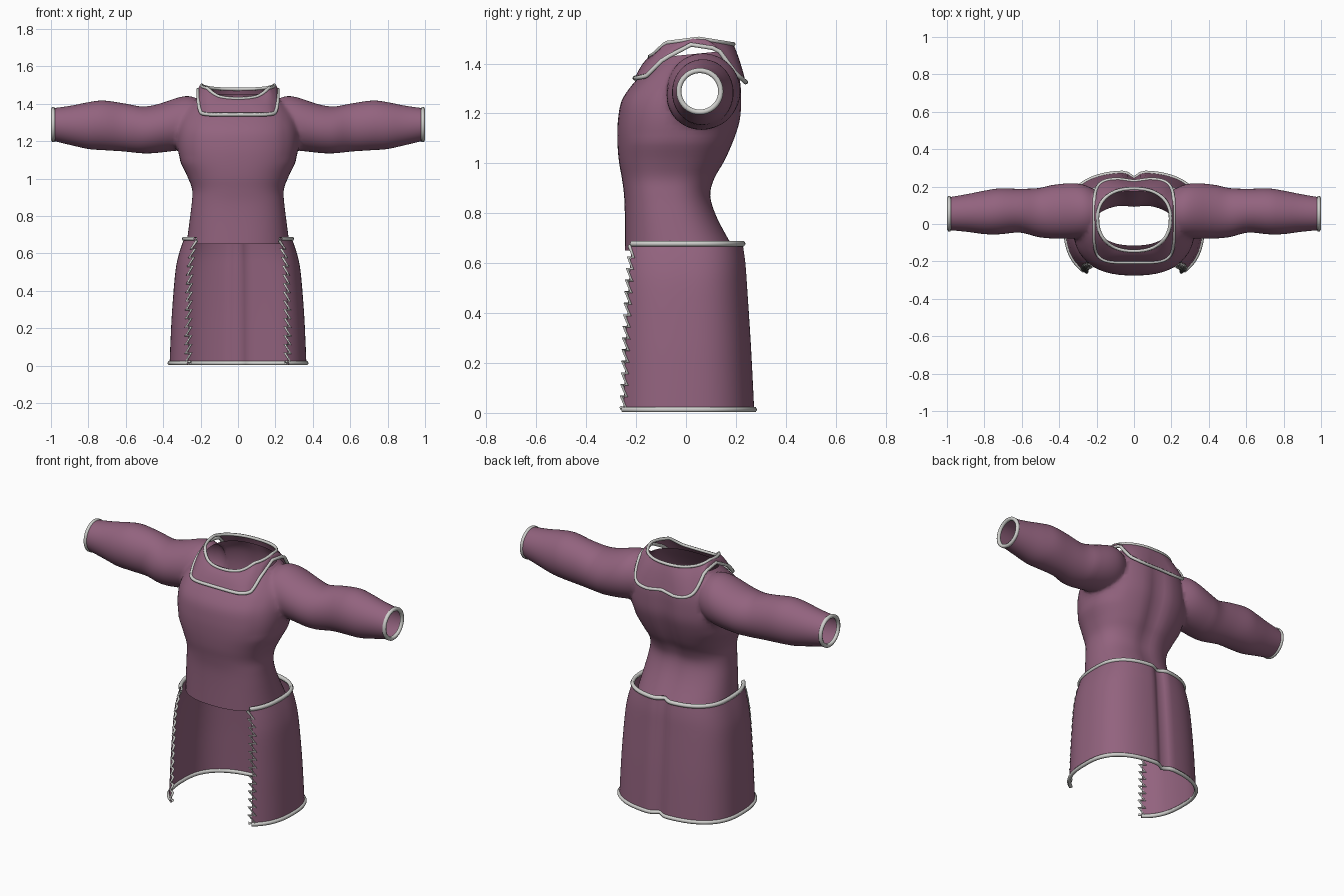
import bpy, bmesh, math

if "Cube" in bpy.data.objects:
    bpy.data.objects.remove(bpy.data.objects["Cube"])


def material(name, color):
    m = bpy.data.materials.new(name)
    m.use_nodes = True
    m.diffuse_color = color
    m.node_tree.nodes["Principled BSDF"].inputs["Base Color"].default_value = color
    return m


CLOTH = material("plum cloth", (0.29, 0.125, 0.21, 1))
TRIM = material("pale grey trim", (0.62, 0.62, 0.60, 1))
N = 64


def smooth_rows(rows, steps=4):
    """Catmull-Rom refinement of a table of section sizes."""
    out = []
    for i in range(len(rows) - 1):
        a, b, c, d = (rows[max(0, min(len(rows) - 1, i + k))] for k in (-1, 0, 1, 2))
        for s in range(steps):
            t = s / steps
            out.append([q + t / 2 * (r - p + t * (2 * p - 5 * q + 4 * r - w + t * (3 * (q - r) + w - p)))
                        for p, q, r, w in zip(a, b, c, d)])
    return out + [list(rows[-1])]


def lookup(rows, key):
    """Linear lookup on the first column."""
    for a, b in zip(rows, rows[1:]):
        if key <= b[0]:
            t = max(0, (key - a[0]) / (b[0] - a[0]))
            return [p + t * (q - p) for p, q in zip(a, b)]
    return rows[-1]


def power(v, n):
    return math.copysign(abs(v) ** (2 / n), v)


def oval(a, rx, front, back, n, groove, width):
    """Superellipse point with separate front and back depth and a groove down the back."""
    x, y = rx * power(math.cos(a), n), power(math.sin(a), n)
    y *= back if y > 0 else front
    if y > 0:
        y -= groove * math.exp(-(x / width) ** 2)
    return x, y


def loft(name, rings, closed=True, caps=False):
    bm = bmesh.new()
    grid = [[bm.verts.new(p) for p in ring] for ring in rings]
    count = len(grid[0])
    for lo, hi in zip(grid, grid[1:]):
        for i in range(count if closed else count - 1):
            j = (i + 1) % count
            bm.faces.new((lo[i], lo[j], hi[j], hi[i]))
    if caps:
        for ring in (grid[0], grid[-1]):
            bm.faces.new(ring).material_index = 1
    bmesh.ops.recalc_face_normals(bm, faces=bm.faces)
    for f in bm.faces:
        f.smooth = True
    me = bpy.data.meshes.new(name)
    bm.to_mesh(me)
    bm.free()
    me.materials.append(CLOTH)
    me.materials.append(TRIM)
    ob = bpy.data.objects.new(name, me)
    bpy.context.collection.objects.link(ob)
    return ob


def select_only(ob):
    bpy.ops.object.select_all(action='DESELECT')
    ob.select_set(True)
    bpy.context.view_layer.objects.active = ob


def piping(name, points, radius, cyclic):
    cu = bpy.data.curves.new(name, 'CURVE')
    cu.dimensions = '3D'
    cu.bevel_depth, cu.bevel_resolution = radius, 1
    sp = cu.splines.new('POLY')
    sp.points.add(len(points) - 1)
    for p, co in zip(sp.points, points):
        p.co = (*co, 1)
    sp.use_cyclic_u = cyclic
    cu.materials.append(TRIM)
    ob = bpy.data.objects.new(name, cu)
    bpy.context.collection.objects.link(ob)
    select_only(ob)
    bpy.ops.object.convert(target='MESH')
    return ob


ANGLES = [2 * math.pi * i / N for i in range(N)]

# Torso: height, half width, front y, back y, tilt, back groove
torso = smooth_rows([
    (0.65, 0.275, -0.245, 0.20, 0, 0.005), (0.78, 0.258, -0.245, 0.13, 0, 0.01),
    (0.87, 0.247, -0.248, 0.102, 0, 0.01), (0.94, 0.245, -0.257, 0.12, 0, 0.015),
    (1.01, 0.27, -0.269, 0.16, 0, 0.02), (1.09, 0.308, -0.275, 0.195, 0, 0.022),
    (1.17, 0.325, -0.273, 0.22, 0, 0.022), (1.25, 0.323, -0.258, 0.226, 0, 0.02),
    (1.32, 0.305, -0.215, 0.222, 0.02, 0.015), (1.38, 0.27, -0.165, 0.205, 0.07, 0.01),
    (1.435, 0.205, -0.115, 0.175, 0.1, 0)])
rings = []
for z, rx, f, b, tilt, groove in torso:
    mid = (f + b) / 2
    half = (b - f) / 2
    ring = [oval(a, rx, half, half, 2.4, groove, 0.05) for a in ANGLES]
    rings.append([(x, y + mid, z + tilt * (y + mid)) for x, y in ring])
tunic = loft("tunic_body", rings, caps=True)

# Sleeves: distance from centre, y range, z range
sleeve = smooth_rows([
    (0.19, -0.04, 0.17, 1.19, 1.41), (0.25, -0.07, 0.205, 1.165, 1.442),
    (0.32, -0.078, 0.22, 1.15, 1.435), (0.42, -0.078, 0.212, 1.138, 1.40),
    (0.51, -0.07, 0.192, 1.135, 1.385), (0.61, -0.046, 0.188, 1.145, 1.402),
    (0.72, -0.055, 0.19, 1.152, 1.417), (0.80, -0.054, 0.178, 1.158, 1.408),
    (0.89, -0.042, 0.16, 1.178, 1.39), (0.995, -0.032, 0.142, 1.203, 1.375)])


def sleeve_ring(side, row, inset=0.0):
    x, y0, y1, z0, z1 = row
    ry, rz = (y1 - y0) / 2 - inset, (z1 - z0) / 2 - inset
    return [(side * x, (y0 + y1) / 2 + ry * math.cos(a), (z0 + z1) / 2 + rz * math.sin(a))
            for a in ANGLES]


for side, label in ((1, "left"), (-1, "right")):
    arm = loft(label + "_sleeve", [sleeve_ring(side, r) for r in sleeve], caps=True)
    mod = tunic.modifiers.new("join", 'BOOLEAN')
    mod.operation, mod.solver, mod.object = 'UNION', 'EXACT', arm
    select_only(tunic)
    bpy.ops.object.modifier_apply(modifier=mod.name)
    bpy.data.objects.remove(arm)
    cuff = lookup(sleeve, 0.988)
    piping(label + "_cuff_trim", sleeve_ring(side, cuff, 0.004), 0.012, True)

# Open the neck, waist and cuffs, then soften the shoulder seams
bm = bmesh.new()
bm.from_mesh(tunic.data)
bmesh.ops.delete(bm, geom=[f for f in bm.faces if f.material_index == 1], context='FACES')
bmesh.ops.remove_doubles(bm, verts=bm.verts, dist=0.004)
for _ in range(6):
    seam = [v for v in bm.verts if 0.23 < abs(v.co.x) < 0.42 and v.co.z > 1.1]
    bmesh.ops.smooth_vert(bm, verts=seam, factor=0.5,
                          use_axis_x=True, use_axis_y=True, use_axis_z=True)
for f in bm.faces:
    f.smooth = True
bm.to_mesh(tunic.data)
bm.free()

# Skirt, open at the front: height, half width, front depth, back depth, end angle
skirt = smooth_rows([
    (0.005, 0.366, 0.312, 0.275, 49), (0.15, 0.36, 0.308, 0.268, 48),
    (0.30, 0.352, 0.305, 0.26, 47), (0.50, 0.335, 0.30, 0.247, 45),
    (0.60, 0.315, 0.295, 0.24, 44), (0.685, 0.286, 0.29, 0.228, 43)])


def skirt_point(u, z):
    _, rx, f, b, end = lookup(skirt, z)
    a = math.radians(-end + u * (180 + 2 * end))
    return (*oval(a, rx, f, b, 2.6, 0.03, 0.03), z)


us = [i / 96 for i in range(97)]
loft("skirt", [[skirt_point(u, r[0]) for u in us] for r in skirt], closed=False)
piping("skirt_hem_trim", [skirt_point(u, 0.013) for u in us], 0.012, False)
piping("skirt_waist_trim", [skirt_point(u, 0.678) for u in us], 0.012, False)

# Saw-tooth trim down both front edges
TEETH = 14
teeth = []
for i in range(TEETH):
    z = 0.67 - 0.65 * i / TEETH
    teeth += [(-0.012, z), (0.014, z - 0.65 / TEETH)]
teeth.append((-0.012, 0.02))
for label, flip in (("right", True), ("left", False)):
    path = [skirt_point(1 - u if flip else u, z) for u, z in teeth]
    piping(label + "_sawtooth_trim", path, 0.008, False)

# Collar yoke: saddle from the neck rim to a squared outer edge, heights keyed by y
rim_height = [(-0.15, 1.425), (-0.125, 1.44), (-0.08, 1.483), (0.05, 1.5), (0.2, 1.476)]
edge_height = [(-0.2, 1.342), (-0.16, 1.35), (-0.1, 1.41), (0, 1.472), (0.05, 1.482),
               (0.13, 1.455), (0.2, 1.36), (0.24, 1.325)]
rim, edge = [], []
for a in ANGLES:
    x, y = oval(a, 0.195, 0.175, 0.16, 2.3, 0, 0.05)
    rim.append((x, y + 0.03, lookup(rim_height, y + 0.03)[1]))
    x, y = oval(a, 0.213, 0.225, 0.22, 5, 0.012, 0.04)
    edge.append((x, y + 0.02, lookup(edge_height, y + 0.02)[1]))
yoke = []
for k in range(5):
    t = k / 4
    bulge = 0.05 * t * (1 - t)
    yoke.append([(p[0] + t * (q[0] - p[0]), p[1] + t * (q[1] - p[1]),
                  p[2] + t * (q[2] - p[2]) + bulge) for p, q in zip(rim, edge)])
loft("collar_yoke", yoke)
piping("neck_rim_trim", rim, 0.009, True)
piping("yoke_edge_trim", edge, 0.010, True)
